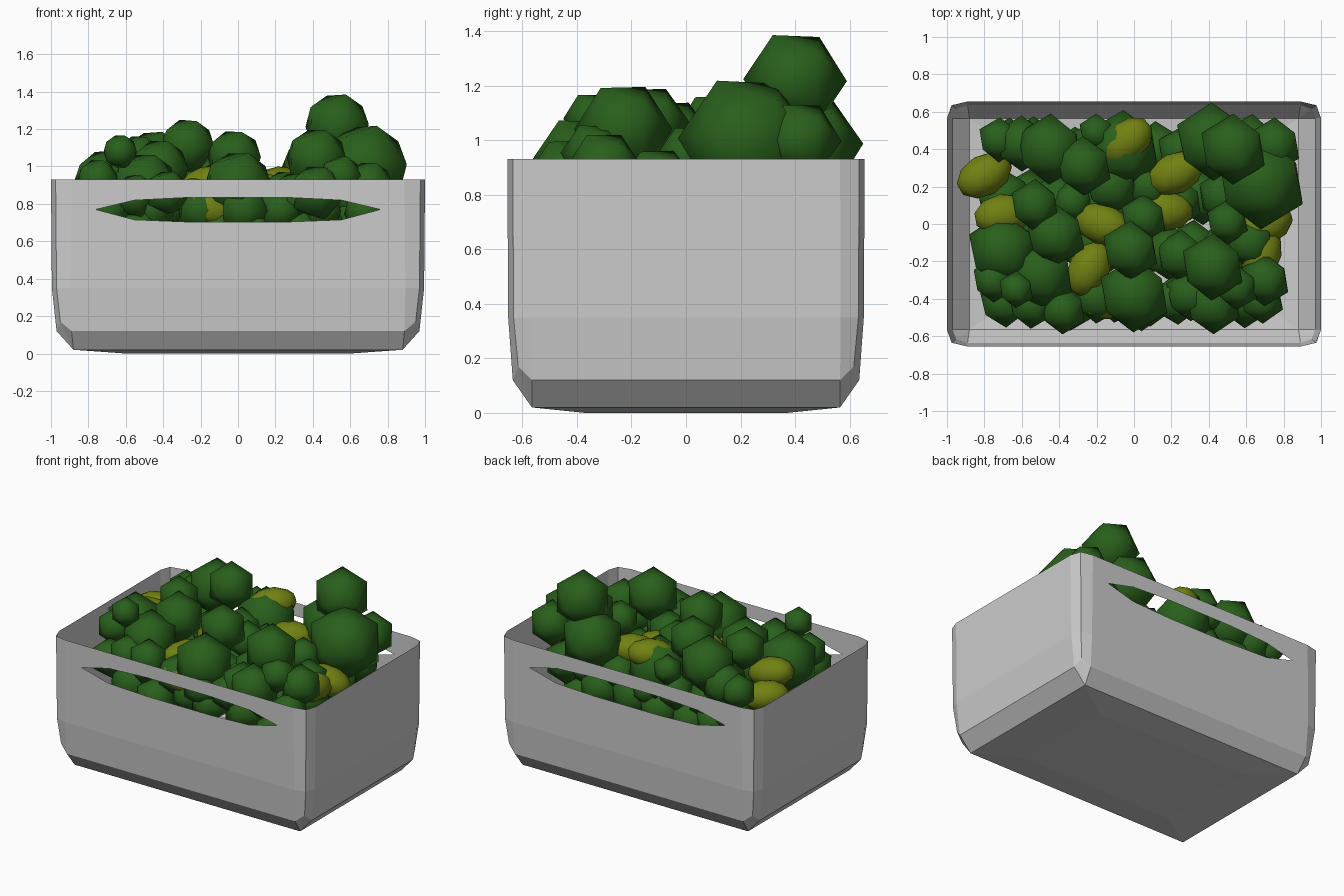
import bpy, bmesh, math, random
from mathutils import Matrix, Vector, Euler

if "Cube" in bpy.data.objects:
    bpy.data.objects.remove(bpy.data.objects["Cube"])

random.seed(4)


def material(name, rgb):
    m = bpy.data.materials.new(name)
    m.diffuse_color = (*rgb, 1)
    m.use_nodes = True
    m.node_tree.nodes["Principled BSDF"].inputs["Base Color"].default_value = m.diffuse_color
    return m


def finish(name, bm, mat=None, smooth=False):
    me = bpy.data.meshes.new(name)
    for f in bm.faces:
        f.smooth = smooth
    bm.to_mesh(me)
    bm.free()
    ob = bpy.data.objects.new(name, me)
    bpy.context.collection.objects.link(ob)
    if mat:
        me.materials.append(mat)
    return ob


# crate: thin open shell lofted through rings, with a hand slot front and back
COLS = [-1, -.854, -.62, -.28, .28, .62, .854, 1]
SLOT_LO = [.77, .77, .715, .703, .703, .715, .77, .77]
SLOT_HI = [.77, .77, .82, .835, .835, .82, .77, .77]


def ring(a, b, z, ix, iy, ex, ey, lift):
    """Rounded rectangle: front row, corner, right side, corner, back row, ..."""
    half = [(c * (a - ix), -b, z) for c in COLS]
    half += [(a - ex, -b + ey, z + lift), (a, -b + iy, z), (a, b - iy, z),
             (a - ex, b - ey, z + lift)]
    return half + [(-x, -y, zz) for x, y, zz in half]


bm = bmesh.new()
rings = [[bm.verts.new(p) for p in ring(*r)] for r in (
    (.60, .37, .000, 0, 0, 0, 0, 0),
    (.88, .565, .020, 0, 0, 0, 0, 0),
    (.97, .635, .120, .08, .07, .02, .02, .05),
    (.995, .652, .35, .10, .085, .025, .02, 0),
    (1.0, .655, .930, .11, .09, .025, .02, 0))]
n = len(rings[0])
bm.faces.new(rings[0])
for k in range(4):
    lo, hi = rings[k], rings[k + 1]
    slots = {}
    if k == 3:
        for s in (0, 12):
            for i in range(8):
                pair = []
                for z in (SLOT_LO[i], SLOT_HI[i]):
                    t = (z - .35) / .58
                    pair.append(bm.verts.new(lo[s + i].co.lerp(hi[s + i].co, t)))
                slots[s + i] = pair
    for i in range(n):
        j = (i + 1) % n
        if i in slots and j in slots:
            bm.faces.new((lo[i], lo[j], slots[j][0], slots[i][0]))
            bm.faces.new((slots[i][1], slots[j][1], hi[j], hi[i]))
        else:
            bm.faces.new((lo[i], lo[j], hi[j], hi[i]))
bmesh.ops.remove_doubles(bm, verts=bm.verts, dist=.0005)
bmesh.ops.recalc_face_normals(bm, faces=bm.faces)
finish("crate", bm)

green = material("leaf_green", (.022, .115, .011))
yellow = material("olive_yellow", (.165, .22, .006))


def ball(bm, loc, r, tilt):
    rot = Euler([random.uniform(-tilt, tilt) for _ in range(3)]).to_matrix().to_4x4()
    m = Matrix.Translation(loc) @ rot @ Matrix.Rotation(math.pi / 2, 4, 'X')
    bmesh.ops.create_icosphere(bm, subdivisions=1, radius=r, matrix=m)


# green heads on top of the heap
bm = bmesh.new()
for x, y, z, r in (
        (.53, .40, 1.22, .19), (.68, .22, 1.0, .25), (.42, .44, .98, .21), (.75, .42, 1.0, .15),
        (-.45, .40, 1.02, .19), (-.27, .31, 1.11, .16), (-.06, .40, .90, .21), (-.20, .49, .95, .10),
        (-.60, .43, .93, .15), (-.72, .45, .92, .12), (-.70, -.14, .91, .20), (-.53, .10, 1.04, .14),
        (-.42, -.06, .99, .17), (-.75, -.30, .93, .12), (-.63, -.35, 1.08, .10), (-.50, -.27, .90, .19),
        (-.38, -.46, .86, .13), (-.55, -.43, .84, .13), (-.02, -.14, 1.05, .16), (.0, -.38, .90, .20),
        (.05, .03, .92, .13), (.42, -.23, 1.04, .18), (.50, .01, .94, .12), (.70, -.30, .90, .14),
        (.55, -.34, .95, .12), (.42, -.43, .86, .16), (.25, -.17, .85, .14), (.30, -.38, .84, .14),
        (-.12, .20, .88, .15), (.08, .20, .84, .13), (-.33, .12, .86, .12), (.62, -.10, .84, .14)):
    ball(bm, (x, y, z), r, .04)
finish("green_heads_top", bm, green, True)

# green heads lower in the heap, two staggered layers
bm = bmesh.new()
for layer, zc in ((0, .74), (1, .62)):
    for i in range(7 - layer):
        for j in range(4):
            x = -.66 + (i + layer * .5) * .22 + random.uniform(-.04, .04)
            y = -.40 + j * .27 + random.uniform(-.03, .03)
            ball(bm, (x, y, zc + random.uniform(-.05, .05)), random.uniform(.12, .16), .1)
finish("green_heads_lower", bm, green, True)

# yellow oval fruit tucked between
bm = bmesh.new()
for x, y, z, turn in (
        (-.80, .26, .84, 30), (-.70, .05, .90, 10), (-.04, .44, 1.0, 40), (.22, .27, .90, 25),
        (.16, .07, .86, 0), (-.17, .0, .90, -20), (-.24, -.24, .84, 60), (.70, .0, .82, 20),
        (.68, -.15, .83, 80), (-.15, -.40, .77, 10)):
    m = (Matrix.Translation((x, y, z)) @ Matrix.Rotation(math.radians(turn), 4, 'Z')
         @ Matrix.Rotation(random.uniform(-.3, .3), 4, 'Y')
         @ Matrix.Diagonal((.16, .11, .10, 1)))
    bmesh.ops.create_icosphere(bm, subdivisions=2, radius=1, matrix=m)
finish("yellow_fruit", bm, yellow, True)
